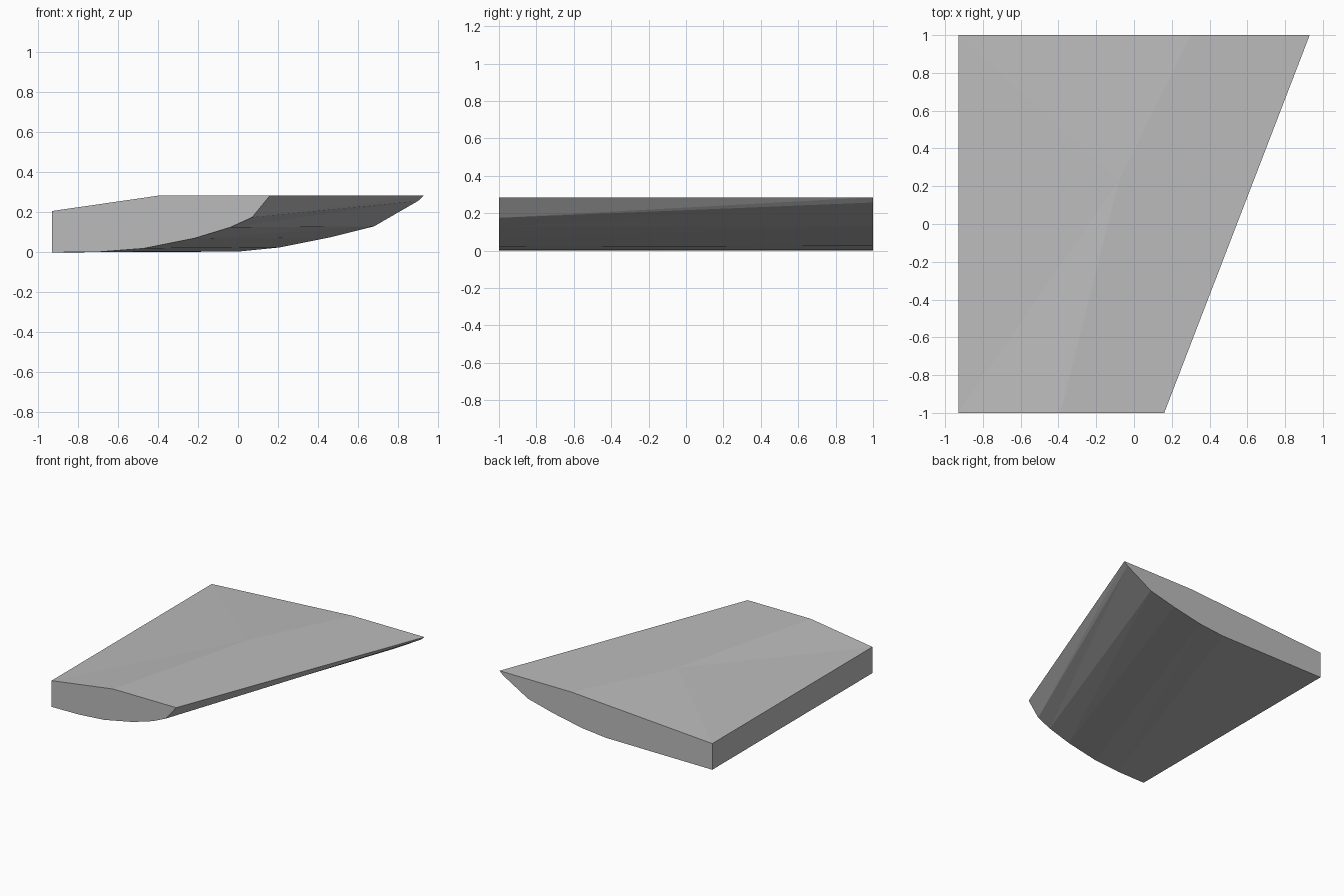
import bpy, bmesh

cube = bpy.data.objects.get("Cube")
if cube:
    bpy.data.objects.remove(cube, do_unlink=True)

# Single plain grey
grey = bpy.data.materials.new("plain_grey")
grey.use_nodes = True
colour = (0.5, 0.5, 0.5, 1)
grey.diffuse_color = colour
grey.node_tree.nodes["Principled BSDF"].inputs["Base Color"].default_value = colour

TOP, EDGE, WALL = 0.285, 0.207, -0.93

# Curved underside at each end, from the thick wall to the thin tip
front_curve = [(WALL, 0), (-0.69, 0.003), (-0.47, 0.02), (-0.22, 0.07),
               (-0.04, 0.125), (0.07, 0.175), (0.16, TOP)]
back_curve = [(WALL, 0), (0.0, 0.004), (0.21, 0.025), (0.46, 0.075),
              (0.68, 0.13), (0.90, 0.257), (0.93, TOP)]

bm = bmesh.new()


def end_profile(curve, y, crease_x):
    """Underside points, then the top crease and the top of the wall."""
    under = [bm.verts.new((x, y, z)) for x, z in curve]
    crease = bm.verts.new((crease_x, y, TOP))
    edge = bm.verts.new((WALL, y, EDGE))
    bm.faces.new(under + [crease, edge])
    return under, crease, edge


front, front_crease, front_edge = end_profile(front_curve, -1, -0.39)
back, back_crease, back_edge = end_profile(back_curve, 1, 0.30)

# Underside strips, split diagonally because they twist
for i in range(len(front) - 1):
    bm.faces.new((front[i], back[i + 1], front[i + 1]))
    bm.faces.new((front[i], back[i], back[i + 1]))

# Thick side wall
bm.faces.new((front[0], front_edge, back_edge, back[0]))

# Top: sloping facets meeting a bent crease, then the flat area
bend = bm.verts.new((-0.08, 0.23, TOP))
for a, b in ((front_edge, back_edge), (front_crease, front_edge),
             (back_edge, back_crease)):
    bm.faces.new((a, b, bend))
bm.faces.new((front_crease, front[-1], back[-1], back_crease, bend))

bmesh.ops.recalc_face_normals(bm, faces=bm.faces)
mesh = bpy.data.meshes.new("tapered_slab")
bm.to_mesh(mesh)
bm.free()
mesh.materials.append(grey)
slab = bpy.data.objects.new("tapered_slab", mesh)
bpy.context.collection.objects.link(slab)
